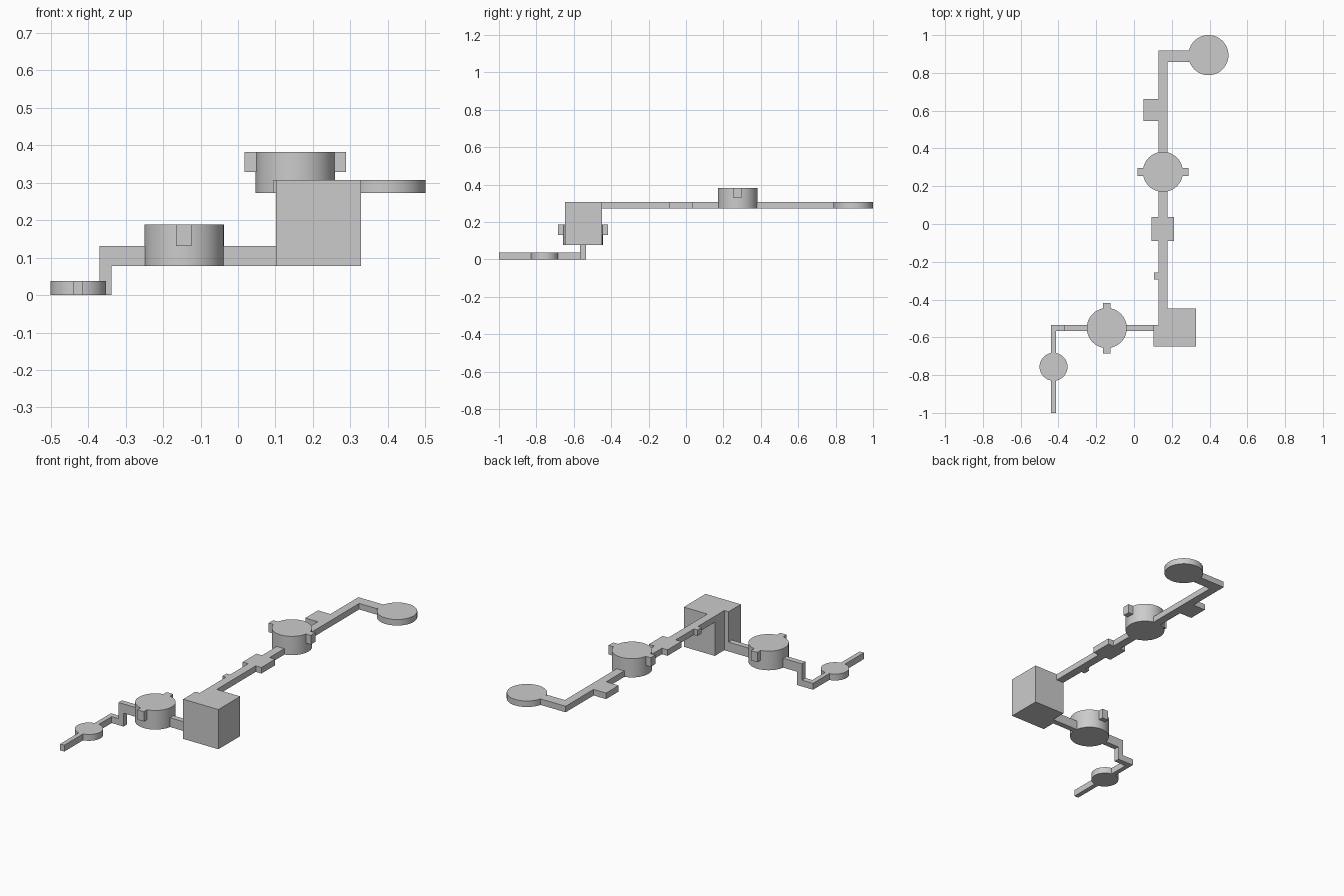
import bpy, bmesh

if "Cube" in bpy.data.objects:
    bpy.data.objects.remove(bpy.data.objects["Cube"])


def prism(name, outline, z0, z1):
    """Extrude a flat outline from z0 up to z1."""
    bm = bmesh.new()
    face = bm.faces.new([bm.verts.new((x, y, z0)) for x, y in outline])
    top = bmesh.ops.extrude_face_region(bm, geom=[face])["geom"]
    for v in top:
        if isinstance(v, bmesh.types.BMVert):
            v.co.z = z1
    bmesh.ops.recalc_face_normals(bm, faces=bm.faces)
    mesh = bpy.data.meshes.new(name)
    bm.to_mesh(mesh)
    bm.free()
    obj = bpy.data.objects.new(name, mesh)
    bpy.context.collection.objects.link(obj)
    return obj


def box(name, x0, x1, y0, y1, z0, z1):
    return prism(name, [(x0, y0), (x1, y0), (x1, y1), (x0, y1)], z0, z1)


def drum(name, x, y, r, z0, z1):
    bpy.ops.mesh.primitive_cylinder_add(vertices=64, radius=r, depth=z1 - z0,
                                        location=(x, y, (z0 + z1) / 2))
    obj = bpy.context.object
    obj.name = name
    bpy.ops.object.shade_smooth_by_angle()
    return obj


R = 0.106                  # large room radius
LOW = (0.0, 0.037)         # lowest level
MID = (0.077, 0.131)       # middle corridor
UP = (0.272, 0.307)        # upper corridor

# Lowest level: corridor, small round room and elbow up to the middle level
drum("small_round_room", -0.426, -0.756, 0.074, *LOW)
box("low_corridor_front", -0.44, -0.413, -1.0, -0.828, *LOW)
prism("low_corridor_elbow", [(-0.44, -0.684), (-0.413, -0.684), (-0.413, -0.567),
                             (-0.369, -0.567), (-0.369, -0.535), (-0.44, -0.535)], *LOW)
box("vertical_shaft", -0.369, -0.337, -0.567, -0.535, 0.0, MID[1])

# Middle level: round room with two side tabs
drum("middle_round_room", -0.144, -0.551, R, MID[0], 0.188)
box("middle_corridor_left", -0.337, -0.248, -0.567, -0.535, *MID)
box("middle_corridor_right", -0.04, 0.102, -0.567, -0.535, *MID)
for side, s in (("front", -1), ("back", 1)):
    a, b = sorted((-0.551 + s * 0.102, -0.551 + s * 0.134))
    box("middle_tab_" + side, -0.165, -0.124, a, b, MID[1], 0.188)

# Tall hall with a notched corner
prism("tall_hall", [(0.102, -0.648), (0.328, -0.648), (0.328, -0.448),
                    (0.129, -0.448), (0.129, -0.535), (0.102, -0.535)], MID[0], UP[1])

# Upper level: corridor with side rooms, round room and end disc
box("upper_corridor_front", 0.129, 0.177, -0.448, 0.175, *UP)
prism("upper_corridor_back", [(0.129, 0.377), (0.177, 0.377), (0.177, 0.857),
                              (0.29, 0.857), (0.29, 0.918), (0.129, 0.918)], *UP)
drum("end_disc", 0.394, 0.894, R, *UP)
drum("upper_round_room", 0.153, 0.276, R, UP[0], 0.381)
for side, s in (("left", -1), ("right", 1)):
    a, b = sorted((0.153 + s * 0.102, 0.153 + s * 0.135))
    box("upper_tab_" + side, a, b, 0.255, 0.297, 0.328, 0.381)
    a, b = sorted((0.153 + s * 0.024, 0.153 + s * 0.06))
    box("alcove_" + side, a, b, -0.09, 0.036, *UP)
box("side_room", 0.049, 0.129, 0.546, 0.662, *UP)
box("small_stub", 0.106, 0.129, -0.295, -0.257, *UP)
